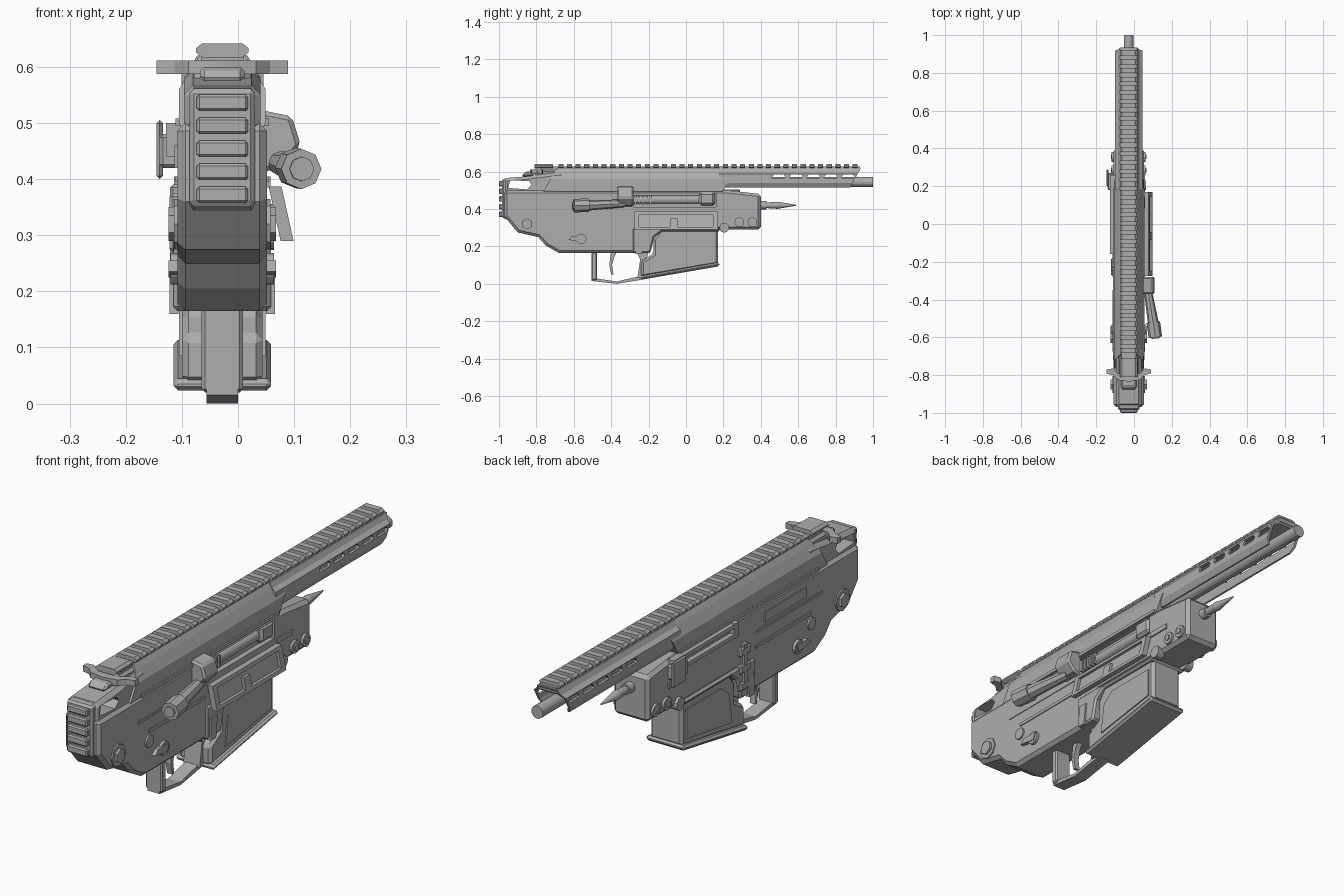
import bpy, bmesh, math
from mathutils import Vector

old = bpy.data.objects.get("Cube")
if old:
    bpy.data.objects.remove(old, do_unlink=True)

CX = -0.028  # centre plane of the body

grey = bpy.data.materials.new("plain_grey")
grey.use_nodes = True
grey.diffuse_color = (0.42, 0.42, 0.42, 1)
grey.node_tree.nodes["Principled BSDF"].inputs["Base Color"].default_value = (0.42, 0.42, 0.42, 1)


def finish(name, bm, bevel=0.0):
    bmesh.ops.recalc_face_normals(bm, faces=bm.faces)
    me = bpy.data.meshes.new(name)
    bm.to_mesh(me)
    bm.free()
    me.materials.append(grey)
    ob = bpy.data.objects.new(name, me)
    bpy.context.scene.collection.objects.link(ob)
    if bevel:
        m = ob.modifiers.new("chamfer", 'BEVEL')
        m.width, m.segments, m.limit_method = bevel, 1, 'ANGLE'
        m.angle_limit = math.radians(50)
    return ob


def prism(name, pts, axis, a, b, bevel=0.0):
    """Extrude a flat outline along an axis: x uses (y,z), y uses (x,z), z uses (x,y)."""
    i = "xyz".index(axis)
    bm = bmesh.new()
    rings = []
    for d in (a, b):
        ring = []
        for p in pts:
            co = list(p)
            co.insert(i, d)
            ring.append(bm.verts.new(co))
        rings.append(ring)
        bm.faces.new(ring)
    n = len(pts)
    for k in range(n):
        j = (k + 1) % n
        bm.faces.new((rings[0][k], rings[0][j], rings[1][j], rings[1][k]))
    return finish(name, bm, bevel)


def slab(name, pts, half, bevel=0.0):
    return prism(name, pts, 'x', CX - half, CX + half, bevel)


def box(name, x, y, z, bevel=0.0):
    return prism(name, [(y[0], z[0]), (y[1], z[0]), (y[1], z[1]), (y[0], z[1])], 'x', x[0], x[1], bevel)


def rod(name, p, q, r0, r1, sides=16):
    p, q = Vector(p), Vector(q)
    bm = bmesh.new()
    bmesh.ops.create_cone(bm, cap_ends=True, segments=sides, radius1=r0, radius2=r1, depth=(q - p).length)
    rot = (q - p).to_track_quat('Z', 'Y')
    for v in bm.verts:
        v.co = rot @ v.co + (p + q) / 2
    return finish(name, bm)


def mirror_outline(half):
    """Close a half outline (offset, z), listed from top to bottom, across the centre plane."""
    return [(CX + x, z) for x, z in half] + [(CX - x, z) for x, z in reversed(half)]


def cut(ob, cutters):
    for c in cutters:
        c.hide_render = True
        m = ob.modifiers.new("cut", 'BOOLEAN')
        m.object, m.operation, m.solver = c, 'DIFFERENCE', 'EXACT'
    bpy.context.view_layer.update()
    dg = bpy.context.evaluated_depsgraph_get()
    me = bpy.data.meshes.new_from_object(ob.evaluated_get(dg))
    ob.modifiers.clear()
    ob.data = me
    for c in cutters:
        bpy.data.objects.remove(c, do_unlink=True)


# Main lower body with the ejection recess
body = slab("receiver_body", [(-.97, .36), (-.90, .275), (-.79, .25), (-.75, .205), (-.68, .165), (-.24, .165),
                              (-.16, .29), (.40, .29), (.40, .48), (.22, .50), (-.97, .50)], .08, .014)
cut(body, [box("port_cutter", (.03, .2), (-.28, .16), (.41, .485))])
rod("bolt", (.026, -.28, .45), (.026, .07, .45), .022, .022)
box("case_deflector", (.02, .058), (.07, .155), (.42, .49), .012)
for k in range(5):
    box("bolt_tooth", (.03, .052), (-.275 + k * .02, -.265 + k * .02), (.425, .475))

# Rear frame with its open window, and the ribbed butt plate
rear = slab("rear_frame", [(-.97, .48), (-.97, .565), (-.85, .575), (-.66, .60), (-.60, .48)], .068, .016)
cut(rear, [slab("window_cutter", [(-.95, .513), (-.85, .505), (-.825, .53), (-.84, .55), (-.94, .553)], .2)])
slab("butt_plate", [(-.985, .355), (-.95, .34), (-.95, .565), (-.985, .56)], .058, .008)
for k in range(5):
    z = .357 + k * .041
    slab("butt_rib", [(-1, z), (-.975, z), (-.975, z + .03), (-1, z + .03)], .046, .005)

# Upper cover with raking ends
cover = prism("upper_cover", mirror_outline([(.04, .62), (.054, .60), (.077, .56), (.077, .50), (.07, .485)]),
              'y', -.76, .20)
for v in cover.data.vertices:
    v.co.y += (v.co.z - .50) * .6
slab("cover_nose", [(-.83, .565), (-.6, .565), (-.6, .61), (-.80, .61)], .05, .01)
for s in (-1, 1):
    x = CX + s * .076
    box("cover_edge", (x - .007, x + .007), (-.70, .19), (.495, .508))

# Hollow handguard, open underneath, with through slots
outer = [(.045, .62), (.056, .60), (.073, .588), (.073, .54), (.06, .515)]
inner = [(.052, .515), (.063, .542), (.063, .585), (.04, .598)]
ring = [(CX + x, z) for x, z in outer + inner] + [(CX - x, z) for x, z in reversed(outer + inner)]
guard = prism("handguard", ring, 'y', .18, .935)
for v in guard.data.vertices:
    if v.co.y > .5:
        v.co.y -= (.62 - v.co.z) * .55
slots = []
for k in range(5):
    c = .495 + k * .0927
    slots.append(slab("slot_cutter", [(c - .036, .568), (c - .028, .562), (c + .026, .562), (c + .036, .573),
                                      (c + .028, .584), (c - .026, .584)], .2))
cut(guard, slots)
rod("barrel", (CX, .15, .545), (CX, 1, .545), .026, .026)

# Top rail and its teeth
slab("rail_base", [(-.78, .605), (.93, .605), (.93, .627), (-.78, .627)], .038)
tooth = mirror_outline([(.036, .642), (.047, .633), (.047, .626), (.036, .617)])
prism("rail_rear_block", tooth, 'y', -.81, -.71)
for k in range(35):
    y = -.683 + k * .0463
    prism("rail_tooth", tooth, 'y', y, y + .027)

# Winged rear lever
wing = [(0, -.835), (.06, -.825), (.085, -.80), (.117, -.792), (.117, -.77), (.085, -.765), (.06, -.79), (0, -.80)]
prism("rear_lever", [(CX + x, y) for x, y in wing] + [(CX - x, y) for x, y in reversed(wing[1:-1])],
      'z', .587, .611)
slab("lever_hub", [(-.88, .575), (-.77, .575), (-.77, .60), (-.86, .60)], .04, .008)

# Front spike
rod("spike_collar", (CX, .38, .42), (CX, .43, .42), .022, .022)
rod("spike_shaft", (CX, .43, .42), (CX, .49, .42), .015, .019)
rod("spike_tip", (CX, .49, .42), (CX, .59, .42), .019, .002)

# Magazine, collar and foot plate
slab("magazine", [(-.24, .035), (.172, .105), (.172, .30), (-.13, .30), (-.175, .24), (-.175, .16), (-.24, .12)],
     .072, .012)
slab("magazine_foot", [(-.24, .022), (.178, .094), (.178, .115), (-.24, .043)], .087, .008)
slab("magazine_collar", [(-.285, .165), (-.19, .165), (-.17, .25), (-.13, .28), (.18, .28), (.18, .30),
                         (-.285, .30)], .087, .008)
for s in (-1, 1):
    x = CX + s * .073
    prism("magazine_panel", [(-.15, .085), (.145, .13), (.145, .25), (-.08, .25), (-.13, .21)], 'x',
          x - .004, x + .004)

# Trigger and guard
slab("guard_post", [(-.505, .02), (-.475, .02), (-.475, .18), (-.505, .18)], .037, .006)
slab("guard_bow", [(-.505, .015), (-.37, 0), (-.22, .025), (-.22, .05), (-.25, .04), (-.37, .013), (-.475, .028),
                   (-.505, .04)], .028)
slab("guard_front", [(-.26, .03), (-.23, .03), (-.20, .18), (-.27, .18), (-.245, .13)], .037)
slab("trigger", [(-.40, .18), (-.365, .18), (-.385, .14), (-.395, .10), (-.388, .05), (-.40, .05), (-.41, .10),
                 (-.405, .14)], .012)

# Open port cover hanging on the right face
flap = [(-.275, .295), (.17, .295), (.17, .385), (-.275, .385)]
door = prism("port_cover", flap, 'x', .055, .066)
bars = [door]
for y0, y1, z0, z1 in ((-.275, .17, .29, .305), (-.275, .17, .372, .387), (-.275, -.25, .29, .387),
                       (.145, .17, .29, .387), (-.085, -.045, .30, .35)):
    bars.append(box("port_cover_rim", (.055, .078), (y0, y1), (z0, z1)))
for ob in bars:
    for v in ob.data.vertices:
        v.co.x += (.385 - v.co.z) * .22

# Bolt handle
prism("handle_block", [(.03, .41), (.03, .525), (.096, .512), (.112, .46), (.078, .42)], 'y', -.37, -.28, .008)
rod("handle_neck", (.07, -.33, .43), (.103, -.53, .42), .02, .029, 8)
rod("handle_knob", (.102, -.52, .42), (.113, -.60, .418), .036, .036, 8)
rod("handle_knob_end", (.112, -.59, .418), (.114, -.607, .418), .022, .022, 8)

# Pins, bosses and raised lines on both faces
for s in (-1, 1):
    face = CX + s * .078
    for name, y, z, r, out, n in (("rear_boss", -.85, .32, .045, .008, 8), ("rear_pin", -.85, .32, .03, .018, 6),
                                  ("body_pin", -.65, .30, .025, .009, 12), ("selector_hub", -.56, .24, .028, .014, 12),
                                  ("front_pin", .285, .33, .026, .012, 12), ("front_pin", .355, .33, .026, .012, 12),
                                  ("front_pin_head", .285, .33, .014, .017, 6),
                                  ("front_pin_head", .355, .33, .014, .017, 6),
                                  ("pivot_pin", .205, .30, .026, .014, 12)):
        rod(name, (face - s * .02, y, z), (face + s * out, y, z), r, r, n)
    prism("selector_lever", [(-.63, .235), (-.55, .225), (-.54, .255), (-.61, .255)], 'x', face, face + s * .018)
    box("side_ridge", (face - .006, face + .006), (-.65, -.29), (.335, .348))
    box("upper_ridge", (face - .005, face + .005), (-.72, -.30), (.395, .405))
    box("front_ridge", (face - .008, face + .008), (.17, .27), (.385, .405))
    prism("release_plate", [(-.27, .16), (-.235, .16), (-.225, .25), (-.265, .25)], 'x', face, face + s * .016)

# Left face controls
box("slide_handle", (-.145, -.134), (.20, .29), (.40, .505), .006)
box("slide_handle_core", (-.14, -.10), (.18, .27), (.42, .48), .006)
for z in (.45, .49):
    box("slide_rail", (-.128, -.10), (-.15, .26), (z - .008, z + .008))
box("slide_stop", (-.128, -.10), (-.16, -.13), (.44, .50))
box("catch_lever", (-.121, -.10), (-.23, -.20), (.22, .39), .005)
for z in (.20, .27, .34):
    box("catch_pad", (-.122, -.10), (-.25, -.18), (z, z + .035), .006)
box("side_plate", (-.113, -.10), (-.62, -.35), (.42, .46))
